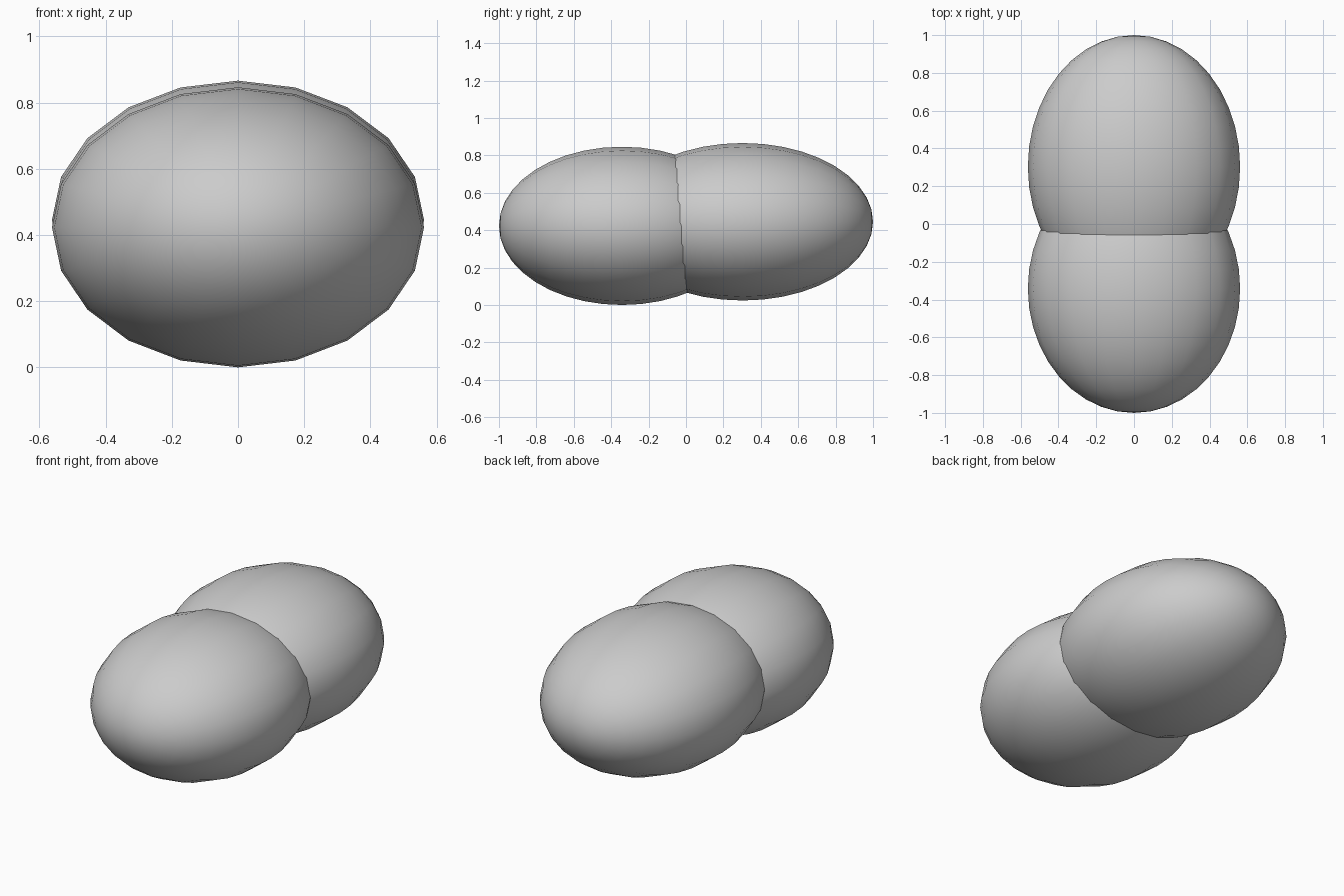
import bpy
from math import radians

if "Cube" in bpy.data.objects:
    bpy.data.objects.remove(bpy.data.objects["Cube"])


def ellipsoid(name, y, z, radii):
    """Smooth sphere with its poles along y, stretched to the given radii."""
    bpy.ops.mesh.primitive_uv_sphere_add(segments=20, ring_count=20, radius=1)
    ob = bpy.context.object
    ob.name = name
    ob.rotation_euler = (radians(90), 0, 0)
    bpy.ops.object.transform_apply(location=False, rotation=True, scale=False)
    ob.scale = radii
    ob.location = (0, y, z)
    bpy.ops.object.transform_apply(location=False, rotation=False, scale=True)
    bpy.ops.object.shade_smooth()
    return ob


# Two overlapping lobes, the front one slightly shorter and lower
ellipsoid("front_lobe", -0.342, 0.423, (0.562, 0.658, 0.423))
ellipsoid("back_lobe", 0.303, 0.445, (0.562, 0.697, 0.421))
